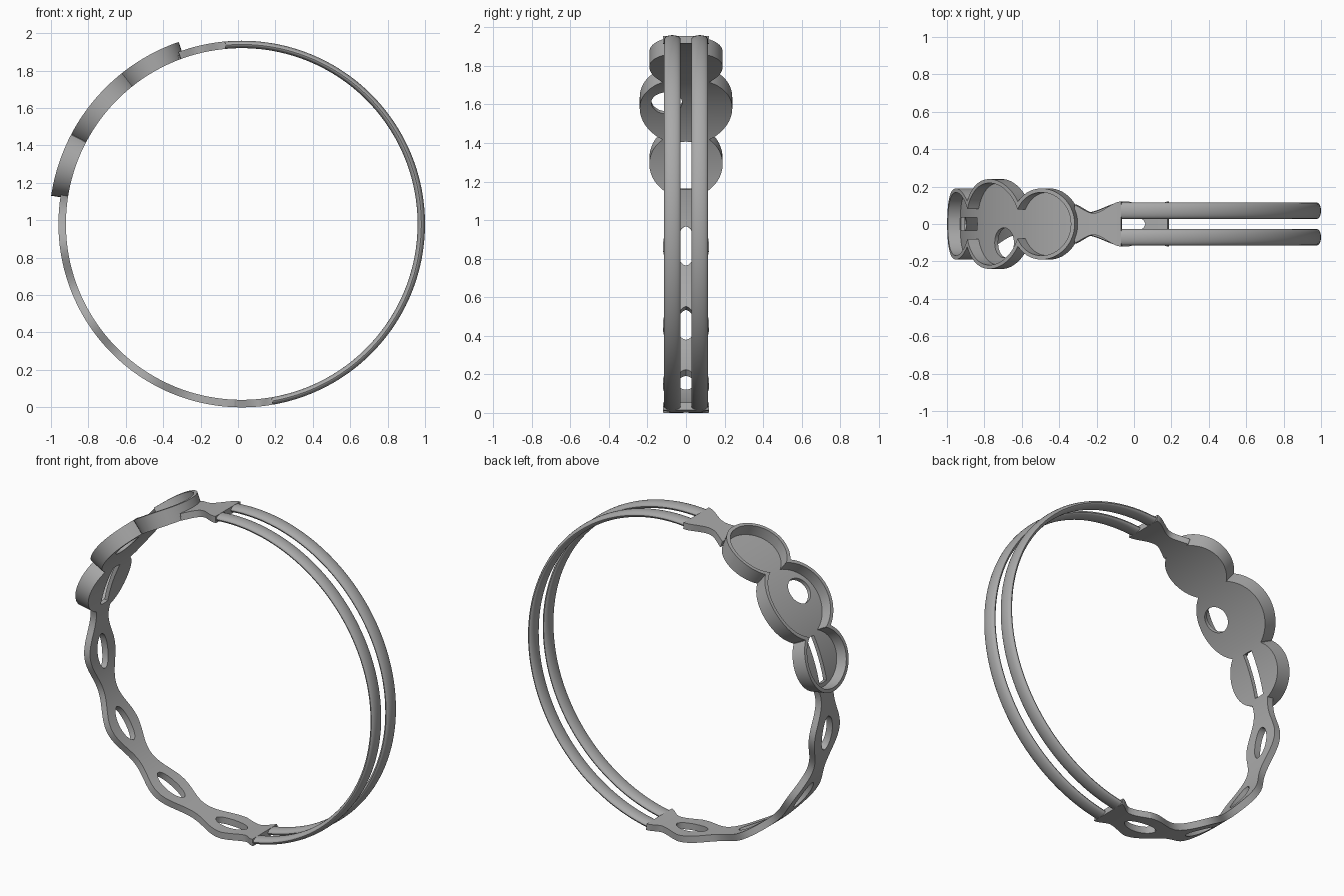
import bpy, bmesh
from math import radians, sin, cos, sqrt, pi

cube = bpy.data.objects.get("Cube")
if cube:
    bpy.data.objects.remove(cube)

CX, CZ = 0.02, 0.98            # centre of the hoop
R_IN, R_BAND, R_FLOOR, R_RIM = 0.94, 0.98, 0.963, 1.03
CUPS = ((120, 0.19), (140.4, 0.24), (160.7, 0.19))   # angle, radius
WALL = 0.021

metal = bpy.data.materials.new("grey metal")
metal.use_nodes = True
metal.diffuse_color = (0.4, 0.4, 0.4, 1)
metal.node_tree.nodes["Principled BSDF"].inputs["Base Color"].default_value = (0.4, 0.4, 0.4, 1)


def polar(angle, r, y):
    a = radians(angle)
    return (CX + r * cos(a), y, CZ + r * sin(a))


def finish(bm, name, thickness=0):
    bmesh.ops.remove_doubles(bm, verts=bm.verts, dist=0.0002)
    mesh = bpy.data.meshes.new(name)
    bm.to_mesh(mesh)
    bm.free()
    mesh.materials.append(metal)
    obj = bpy.data.objects.new(name, mesh)
    bpy.context.collection.objects.link(obj)
    if thickness:
        mod = obj.modifiers.new("Thickness", 'SOLIDIFY')
        mod.thickness, mod.offset = thickness, 1
    bpy.ops.object.select_all(action='DESELECT')
    obj.select_set(True)
    bpy.context.view_layer.objects.active = obj
    if thickness:
        bpy.ops.object.modifier_apply(modifier="Thickness")
    bpy.ops.object.shade_smooth_by_angle(angle=radians(30))
    return obj


def arc_plate(name, start, end, width, hole, r0, r1, step=0.25):
    """Plate wrapped on the hoop; hole(angle) gives (centre, half width)."""
    bm = bmesh.new()
    n = round((end - start) / step)
    last = None
    for i in range(n + 1):
        a = start + (end - start) * i / n
        w, (c, h) = width(a), hole(a)
        ys = (-w, max(-w, c - h), min(w, c + h), w)
        row = [bm.verts.new(polar(a, r0, y)) for y in ys]
        if last:
            for k in (0, 2):
                bm.faces.new((last[k], last[k + 1], row[k + 1], row[k]))
        last = row
    return finish(bm, name, r1 - r0)


def circle(a, centre, radius):
    d = radians(a - centre)
    return sqrt(max(0, radius * radius - d * d))


def cups_outer(a):
    return max(circle(a, c, r) for c, r in CUPS)


def cups_inner(a):
    return max(circle(a, c, r - WALL) for c, r in CUPS)


def blend(a, a0, a1, v0, v1):
    t = min(1, max(0, (a - a0) / (a1 - a0)))
    return v0 + (v1 - v0) * t * t * (3 - 2 * t)


# Three joined cups: rim wall, then floor with a round hole and a slot
def floor_hole(a):
    if a < 150:
        return -0.1, circle(a, 138, 0.08)
    return 0, 0.034 if 153 < a < 169 else 0


first = CUPS[0][0] - CUPS[0][1] * 180 / pi
last_end = CUPS[2][0] + CUPS[2][1] * 180 / pi
arc_plate("cup_walls", first, last_end, cups_outer, lambda a: (0, cups_inner(a)), R_IN, R_RIM, 0.15)
arc_plate("cup_floor", first + 1.2, last_end - 1.2, cups_inner, floor_hole, R_IN, R_FLOOR, 0.15)


# Upper neck flaring out to the rods
def neck_width(a):
    if a < 104:
        return blend(a, 95.2, 104, 0.12, 0.058)
    return blend(a, 104, 112, 0.058, 0.11)


arc_plate("upper_neck", 95.2, 110.2, neck_width, lambda a: (0, 0), R_IN, R_BAND)

# Wavy band with four oval openings
PITCH, FIRST_OVAL = 26.4, 187


def band_width(a):
    wave = 0.09 + 0.03 * cos(2 * pi * (a - FIRST_OVAL) / PITCH)
    if a > 268:
        wave = blend(a, 266, 275, 0.12, 0.08) if a < 275 else blend(a, 275, 279.8, 0.08, 0.12)
    return wave


def band_hole(a):
    k = min(3, max(0, round((a - FIRST_OVAL) / PITCH)))
    d = (a - FIRST_OVAL - k * PITCH) / 6.2
    return 0, 0.048 * sqrt(max(0, 1 - d * d))


arc_plate("wavy_band", 170.5, 279.8, band_width, band_hole, R_IN, R_BAND)


# Pair of oval rods closing the hoop
def rod(name, y0, start=-81, end=96, steps=120, sides=20):
    bm = bmesh.new()
    rings = []
    for i in range(steps + 1):
        a = start + (end - start) * i / steps
        ring = []
        for j in range(sides):
            t = 2 * pi * j / sides
            ring.append(bm.verts.new(polar(a, 0.96 + 0.0198 * cos(t), y0 + 0.043 * sin(t))))
        rings.append(ring)
    for p, q in zip(rings, rings[1:]):
        for j in range(sides):
            k = (j + 1) % sides
            bm.faces.new((p[j], p[k], q[k], q[j]))
    bm.faces.new(rings[0][::-1])
    bm.faces.new(rings[-1])
    bmesh.ops.recalc_face_normals(bm, faces=bm.faces)
    return finish(bm, name)


for side, y in (("front", -0.071), ("back", 0.071)):
    rod(side + "_rod", y)
